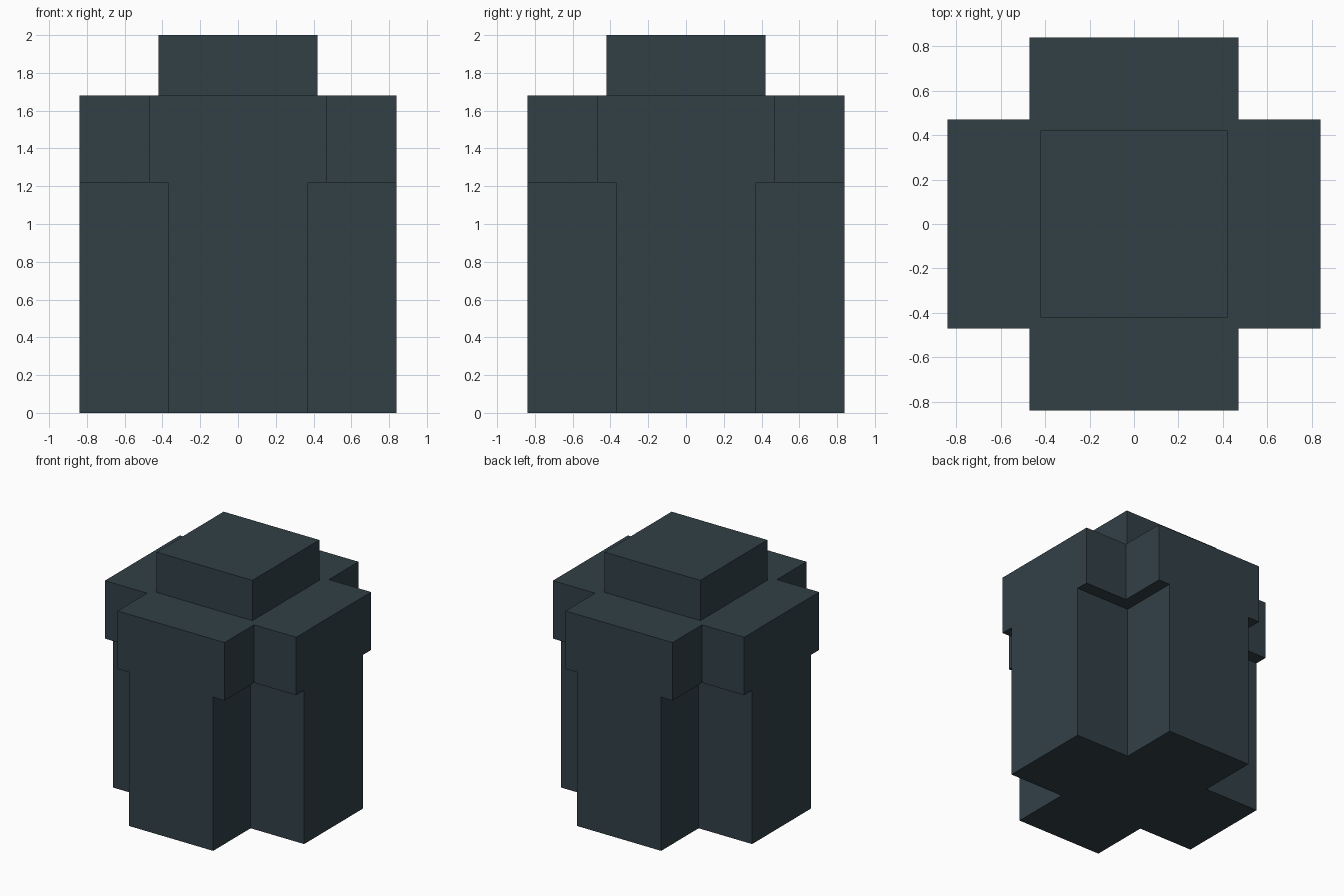
import bpy
import bmesh

cube = bpy.data.objects.get("Cube")
if cube:
    bpy.data.objects.remove(cube, do_unlink=True)

# Single dark slate colour
COLOR = (0.032, 0.051, 0.062, 1.0)
slate = bpy.data.materials.new("dark_slate")
slate.use_nodes = True
slate.diffuse_color = COLOR
bsdf = next(n for n in slate.node_tree.nodes if n.type == 'BSDF_PRINCIPLED')
bsdf.inputs["Base Color"].default_value = COLOR
bsdf.inputs["Roughness"].default_value = 0.8


def prism(name, outline, z0, z1):
    """Extrude a closed xy outline from z0 to z1."""
    bm = bmesh.new()
    base = bm.faces.new([bm.verts.new((x, y, z0)) for x, y in outline])
    ext = bmesh.ops.extrude_face_region(bm, geom=[base], use_keep_orig=True)
    top = [v for v in ext["geom"] if isinstance(v, bmesh.types.BMVert)]
    bmesh.ops.translate(bm, verts=top, vec=(0, 0, z1 - z0))
    bmesh.ops.recalc_face_normals(bm, faces=bm.faces)
    mesh = bpy.data.meshes.new(name)
    bm.to_mesh(mesh)
    bm.free()
    mesh.materials.append(slate)
    obj = bpy.data.objects.new(name, mesh)
    bpy.context.collection.objects.link(obj)
    return obj


def cross(reach, half):
    """Plus-shaped outline, one corner turned through four quarters."""
    points = []
    x_y = [(reach, -half), (reach, half), (half, half)]
    for _ in range(4):
        points += x_y
        x_y = [(-y, x) for x, y in x_y]
    return points


REACH = 0.84        # half width of the whole body
TRUNK_TOP = 1.22
COLLAR_TOP = 1.68
CAP = 0.42          # half width of the top block

# Narrow-armed column, wider-armed collar, square cap
prism("trunk", cross(REACH, 0.37), 0.0, TRUNK_TOP)
prism("collar", cross(REACH, 0.47), TRUNK_TOP, COLLAR_TOP)
prism("cap", [(-CAP, -CAP), (CAP, -CAP), (CAP, CAP), (-CAP, CAP)], COLLAR_TOP, 2.0)
